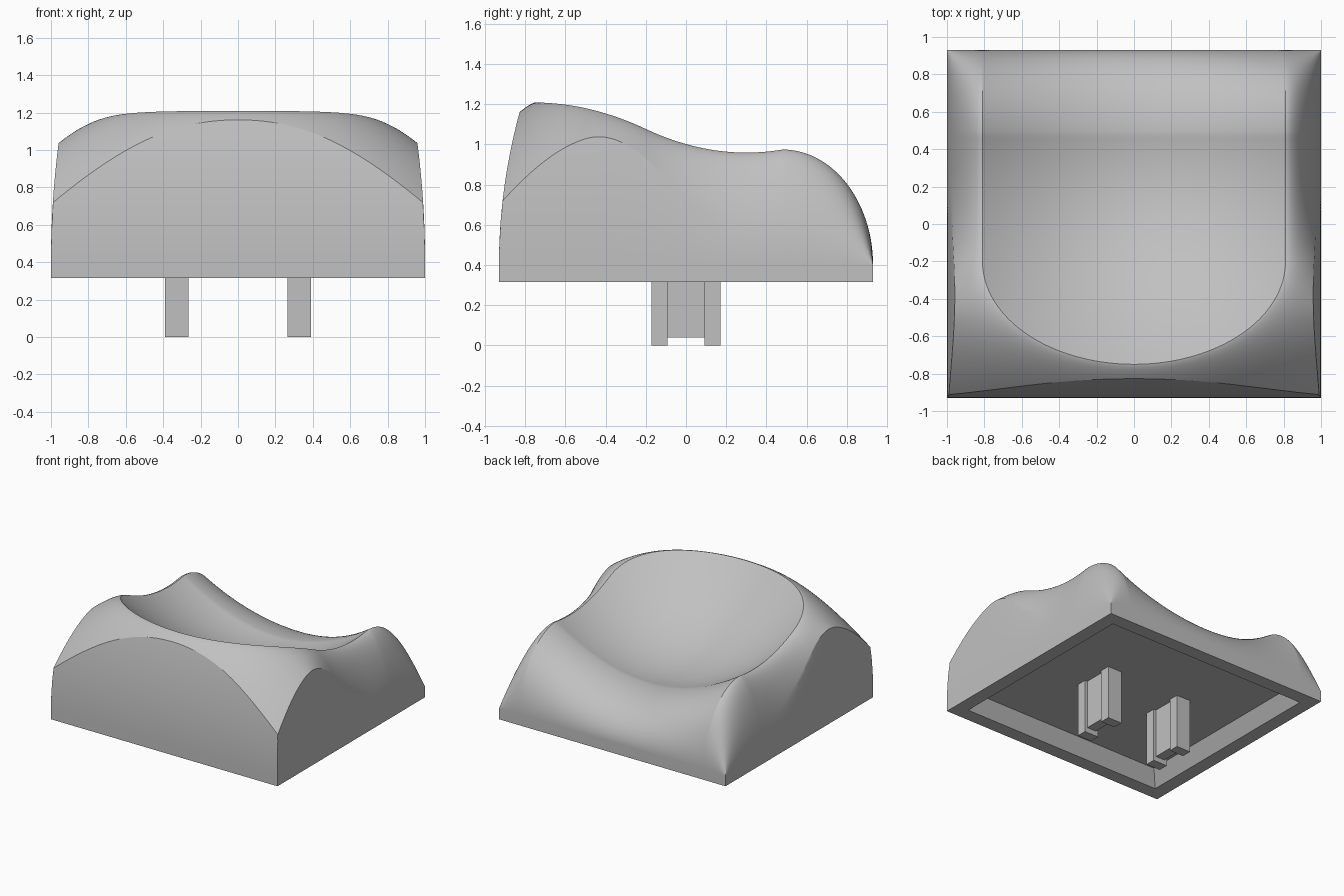
import bpy, bmesh, math

HALF_X, HALF_Y = 1.0, 0.93
BOTTOM, SKIRT, CEILING = 0.315, 0.40, 0.43
RIM_X, RIM_Y = 0.81, 0.55      # half width and front reach of the dish rim
BEND = -0.2                    # where the straight rim turns into the front arc
LIP = 0.48                     # where the rounded back lip starts
N = 160

cube = bpy.data.objects.get("Cube")
if cube:
    bpy.data.objects.remove(cube)

grey = bpy.data.materials.new("plain grey")
grey.use_nodes = True
colour = (0.53, 0.53, 0.53, 1)
grey.diffuse_color = colour
grey.node_tree.nodes["Principled BSDF"].inputs["Base Color"].default_value = colour


def clamp(v):
    return max(0.0, min(1.0, v))


def round_off(t):
    """Quarter-ellipse falloff: 1 at t = 0, 0 at t = 1."""
    return math.sqrt(max(0.0, 1 - clamp(t) ** 2))


def rim(x, y):
    """Negative inside the dish, zero on its rim."""
    return math.hypot(x / RIM_X, min(y - BEND, 0) / RIM_Y) - 1


def dish(x, y):
    """Scooped bowl, held constant behind the lip."""
    return 0.69 + 0.47 * (min(y, LIP) - 0.3) ** 2 + 0.41 * x * x


def shoulder(x, y):
    """Slope falling away outside the rim."""
    out = max(rim(x, y), 0)
    ry = y if y > BEND else BEND + (y - BEND) / (1 + out)
    return dish(x / (1 + out), ry) - 0.67 * out ** 1.35


def front_wall(y):
    return SKIRT + 0.75 * math.sqrt(max(0.0, y + HALF_Y) / 0.1)


def side_wall(x):
    return SKIRT + 0.63 * math.sqrt(max(0.0, HALF_X - abs(x)) / 0.04)


def front_arch(x, y):
    return front_wall(y) - shoulder(x, y)


def side_arch(x, y):
    return side_wall(x) - shoulder(x, y) if y < 0 else 1.0


def top_height(x, y):
    z = shoulder(x, y)
    # sides: rounded at the back, blending into steep walls at the front
    t = clamp((0.3 - y) / 0.8)
    steep = t * t * (3 - 2 * t)
    soft = SKIRT + (z - SKIRT) * round_off((abs(x) - RIM_X) / (HALF_X - RIM_X))
    z = soft + (min(z, side_wall(x)) - soft) * steep
    z = SKIRT + (z - SKIRT) * round_off((y - LIP) / (HALF_Y - LIP))
    return min(z, front_wall(y))


def cut_along(bm, rule):
    """Add edges where rule(x, y) changes sign."""
    value = {v: rule(v.co.x, v.co.y) for v in bm.verts}
    fresh = []
    for e in list(bm.edges):
        a, b = e.verts
        if value[a] * value[b] >= 0:
            continue
        low, high = 0.0, 1.0
        for _ in range(14):
            mid = (low + high) / 2
            p = a.co.lerp(b.co, mid)
            if rule(p.x, p.y) * value[a] > 0:
                low = mid
            else:
                high = mid
        fresh.append(bmesh.utils.edge_split(e, a, low)[1])
    bmesh.ops.connect_verts(bm, verts=fresh)


def finish(bm, name):
    bmesh.ops.recalc_face_normals(bm, faces=bm.faces)
    mesh = bpy.data.meshes.new(name)
    bm.to_mesh(mesh)
    bm.free()
    mesh.materials.append(grey)
    obj = bpy.data.objects.new(name, mesh)
    bpy.context.collection.objects.link(obj)
    return obj


# Cap: a grid that tightens toward its edges, creased and shaped by rules
bm = bmesh.new()
bmesh.ops.create_grid(bm, x_segments=N, y_segments=N, size=1)
for v in bm.verts:
    v.co.x = HALF_X * math.sin(v.co.x * math.pi / 2)
    v.co.y = HALF_Y * math.sin(v.co.y * math.pi / 2)
for rule in (rim, front_arch, side_arch):
    cut_along(bm, rule)
for v in bm.verts:
    v.co.z = top_height(v.co.x, v.co.y)


def extrude_border(edges, place):
    made = bmesh.ops.extrude_edge_only(bm, edges=edges)["geom"]
    for v in made:
        if isinstance(v, bmesh.types.BMVert):
            v.co = place(v.co)
    return [g for g in made if isinstance(g, bmesh.types.BMEdge) and g.is_boundary]


# Skirt, underside rim, sloping cavity wall and ceiling
border = [e for e in bm.edges if e.is_boundary]
border = extrude_border(border, lambda c: (c.x, c.y, BOTTOM))
border = extrude_border(border, lambda c: (c.x * 0.89, c.y * 0.882, BOTTOM))
border = extrude_border(border, lambda c: (c.x * 0.921, c.y * 0.915, CEILING))
bmesh.ops.contextual_create(bm, geom=border)
cap = finish(bm, "key_cap")
bpy.context.view_layer.objects.active = cap
cap.select_set(True)
bpy.ops.object.shade_smooth_by_angle(angle=math.radians(25))


def add_box(bm, x, y, width, depth, low):
    verts = bmesh.ops.create_cube(bm, size=1)["verts"]
    for v in verts:
        v.co = (x + v.co.x * width, y + v.co.y * depth,
                (low + CEILING) / 2 + v.co.z * (CEILING - low))


# Mounting stems: two end posts joined by a thinner, shorter web
for name, sx in (("left_stem", 1), ("right_stem", -1)):
    bm = bmesh.new()
    for sy in (-1, 1):
        add_box(bm, 0.327 * sx, 0.132 * sy, 0.124, 0.08, 0)
    add_box(bm, 0.327 * sx, 0, 0.08, 0.184, 0.04)
    finish(bm, name)
